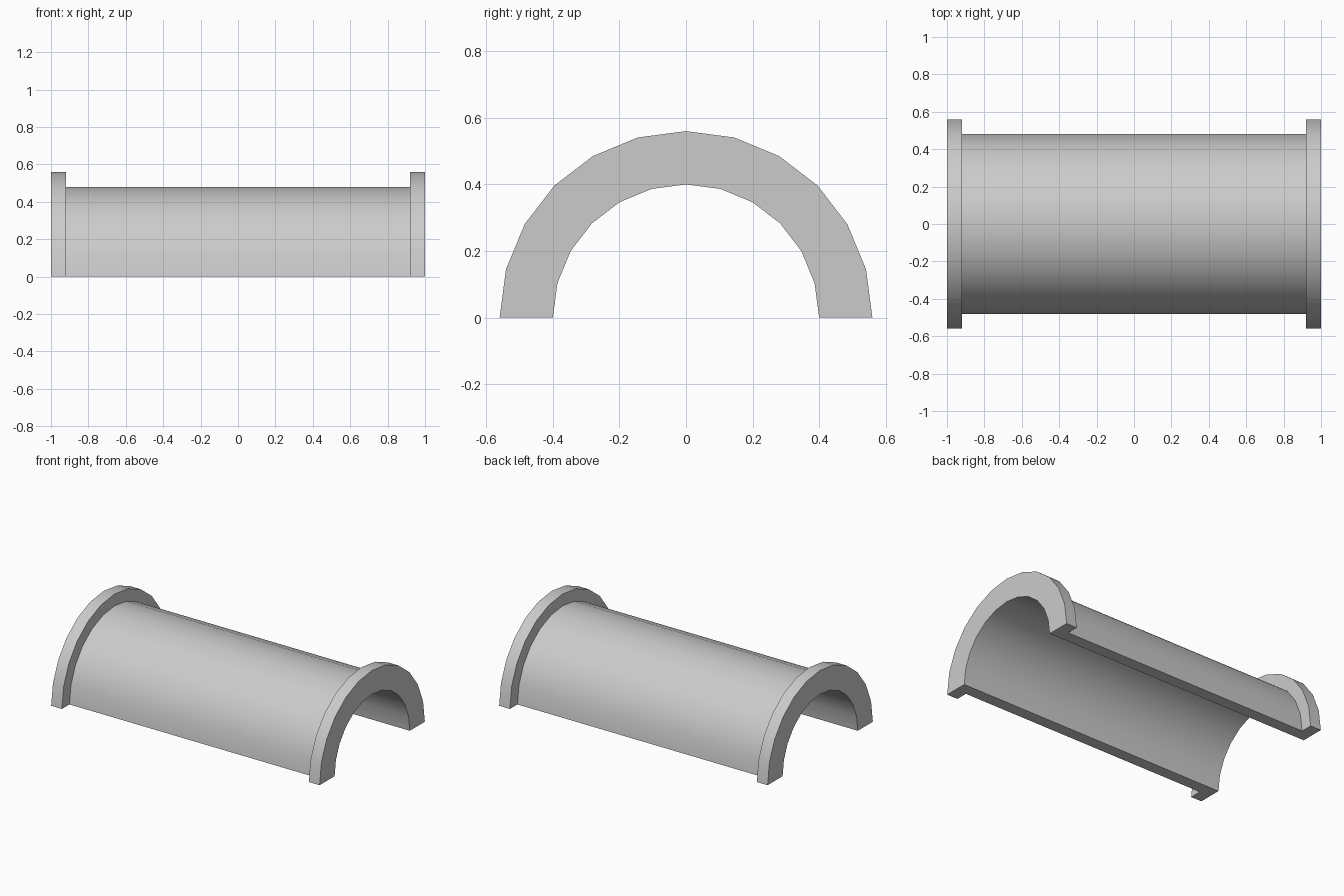
import bpy
import bmesh
from math import cos, sin, pi

cube = bpy.data.objects.get("Cube")
if cube:
    bpy.data.objects.remove(cube, do_unlink=True)

LENGTH, FLANGE = 2.0, 0.08
BORE, BARREL, RIM = 0.40, 0.48, 0.56
STEPS = 12

grey = bpy.data.materials.new("light_grey")
grey.use_nodes = True
color = (0.6, 0.6, 0.6, 1)
grey.diffuse_color = color
grey.node_tree.nodes["Principled BSDF"].inputs["Base Color"].default_value = color

# Wall section as (x, radius): bore, end flanges and thinner barrel
end = LENGTH / 2
step = end - FLANGE
section = [(-end, BORE), (end, BORE), (end, RIM), (step, RIM),
           (step, BARREL), (-step, BARREL), (-step, RIM), (-end, RIM)]

# Sweep the section through half a turn
bm = bmesh.new()
rings = []
for i in range(STEPS + 1):
    a = pi * i / STEPS
    rings.append([bm.verts.new((x, r * cos(a), r * sin(a))) for x, r in section])
for a, b in zip(rings, rings[1:]):
    for j in range(len(section)):
        k = (j + 1) % len(section)
        bm.faces.new((a[j], a[k], b[k], b[j]))

# Flat cut faces along the bottom
bm.faces.new(rings[0])
bm.faces.new(rings[-1])
bmesh.ops.recalc_face_normals(bm, faces=bm.faces)

mesh = bpy.data.meshes.new("flanged_half_pipe")
bm.to_mesh(mesh)
bm.free()
mesh.materials.append(grey)
pipe = bpy.data.objects.new("flanged_half_pipe", mesh)
bpy.context.collection.objects.link(pipe)

# Smooth curves, sharp flange edges
bpy.ops.object.select_all(action="DESELECT")
pipe.select_set(True)
bpy.context.view_layer.objects.active = pipe
bpy.ops.object.shade_smooth_by_angle(angle=pi / 6)
